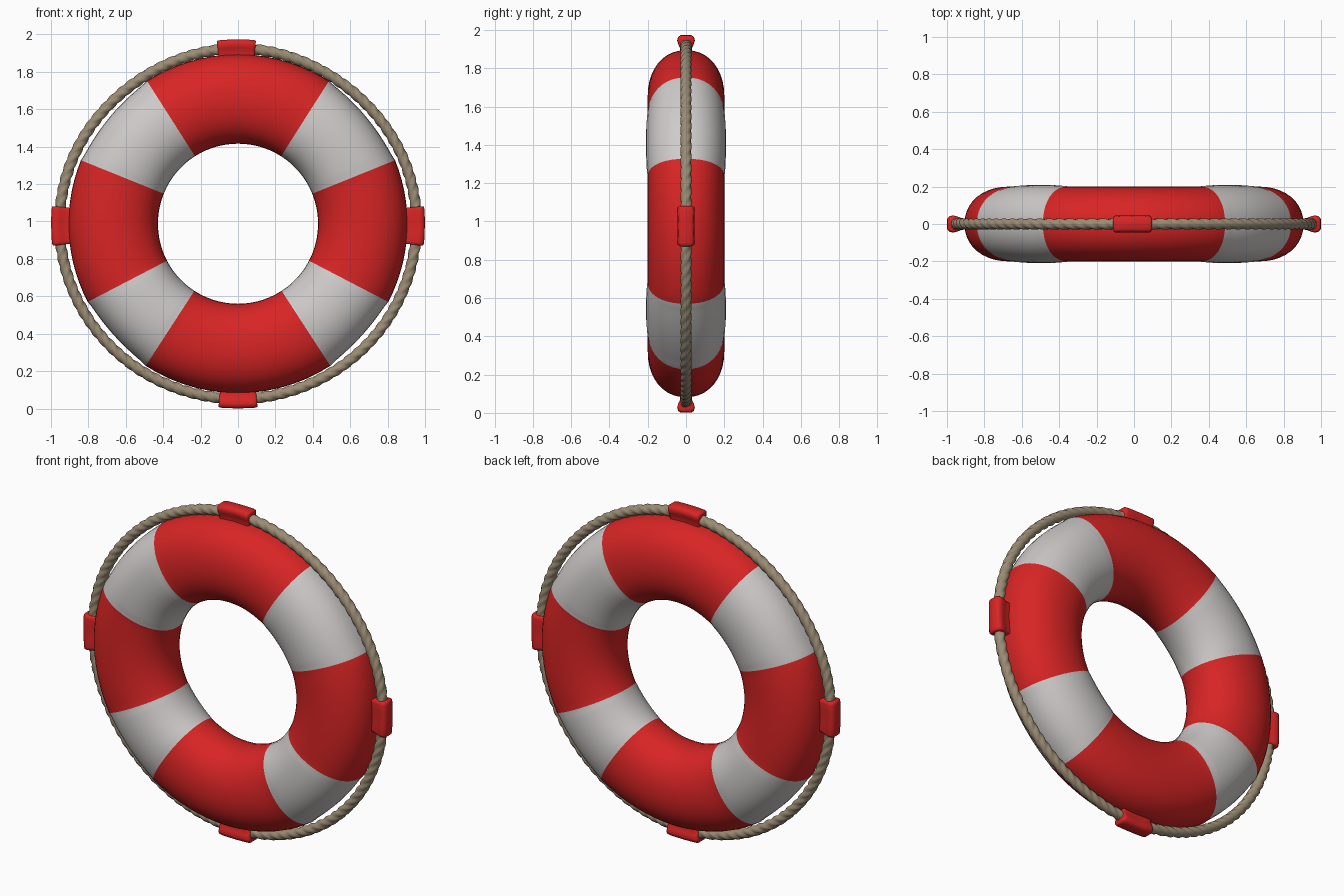
import bpy, bmesh, math
from math import sin, cos, pi, radians, degrees

if "Cube" in bpy.data.objects:
    bpy.data.objects.remove(bpy.data.objects["Cube"])

CZ = 0.988  # height of the ring centre


def material(name, rgb):
    m = bpy.data.materials.new(name)
    m.diffuse_color = (*rgb, 1)
    m.use_nodes = True
    m.node_tree.nodes["Principled BSDF"].inputs["Base Color"].default_value = m.diffuse_color
    return m


RED = material("red", (0.69, 0.018, 0.018))
WHITE = material("off_white", (0.62, 0.60, 0.59))
TAN = material("rope_tan", (0.33, 0.265, 0.175))


def loft(name, rings, mats, closed, mat_rule=None, smooth=40):
    """Skin a list of closed cross-sections; closed joins last to first, otherwise ends are capped."""
    bm = bmesh.new()
    rows = [[bm.verts.new(p) for p in ring] for ring in rings]
    n, k = len(rows), len(rows[0])
    for i in range(n if closed else n - 1):
        a, b = rows[i], rows[(i + 1) % n]
        for j in range(k):
            f = bm.faces.new((a[j], a[(j + 1) % k], b[(j + 1) % k], b[j]))
            if mat_rule:
                f.material_index = mat_rule(i)
    if not closed:
        bm.faces.new(rows[0])
        bm.faces.new(rows[-1])
    bmesh.ops.recalc_face_normals(bm, faces=bm.faces)
    me = bpy.data.meshes.new(name)
    bm.to_mesh(me)
    bm.free()
    for m in mats:
        me.materials.append(m)
    ob = bpy.data.objects.new(name, me)
    bpy.context.collection.objects.link(ob)
    bpy.context.view_layer.objects.active = ob
    ob.select_set(True)
    bpy.ops.object.shade_smooth_by_angle(angle=radians(smooth))
    ob.select_set(False)
    return ob


def polar(r, y, a):
    return (r * cos(a), y, CZ + r * sin(a))


def spow(v, e):
    return math.copysign(abs(v) ** e, v)


# Float ring: alternating red and white panels, the white ones slightly puffed in depth
bounds = [-27.5, 22, 57.5, 122.5, 158, 207.5, 237, 303, 332.5]
STEPS = 14
rings = []
for p in range(8):
    for s in range(STEPS):
        t = s / STEPS
        a = radians(bounds[p] + (bounds[p + 1] - bounds[p]) * t)
        puff = sin(pi * t) ** 0.5 if p % 2 else 0
        outer, inner = 0.906 - 0.014 * puff, 0.428
        depth = 0.2 + 0.009 * puff
        mid, half = (outer + inner) / 2, (outer - inner) / 2
        rings.append([polar(mid + half * spow(cos(b), 0.95), depth * spow(sin(b), 0.92), a)
                      for b in (2 * pi * j / 40 for j in range(40))])
loft("float_ring", rings, [RED, WHITE], True, lambda i: (i // STEPS) % 2)

# Grab rope: three twisted strands following a slightly oval loop
TURNS, N, K = 32, 480, 18
rings = []
for i in range(N):
    a = 2 * pi * i / N
    dip = 0.012 * max(0, sin(a)) * sin(2 * a) ** 2
    base = 0.945 + 0.009 * cos(2 * a) - dip
    ring = []
    for j in range(K):
        b = 2 * pi * j / K
        r = 0.0235 + 0.007 * abs(cos(1.5 * (b - TURNS * a)))
        ring.append(polar(base + r * cos(b), r * sin(b), a))
    rings.append(ring)
loft("grab_rope", rings, [TAN], True, smooth=60)

# Rope holders: flared red straps, wide on the outside with a narrow neck at the ring
half_profile = [(0.0, 0.030), (0.3, 0.031), (0.5, 0.040), (0.72, 0.046), (0.9, 0.042), (1.0, 0.028)]
profile = half_profile + [(t, -y) for t, y in reversed(half_profile)]
for name, ang, tip in (("right", -0.7, 1.0), ("top", 90.5, 0.986),
                       ("left", 180.7, 1.0), ("bottom", 270, 0.988)):
    foot = 0.895
    rings = []
    for d, k in ((-6.1, 0.8), (-5.8, 0.94), (-5, 1), (-2.5, 0.97), (0, 0.96),
                 (2.5, 0.97), (5, 1), (5.8, 0.94), (6.1, 0.8)):
        a = radians(ang + d)
        rings.append([polar(foot + (tip - foot) * (0.5 + (t - 0.5) * (0.5 + 0.5 * k)) , y * k, a)
                      for t, y in profile])
    loft("rope_holder_" + name, rings, [RED], False, smooth=50)
